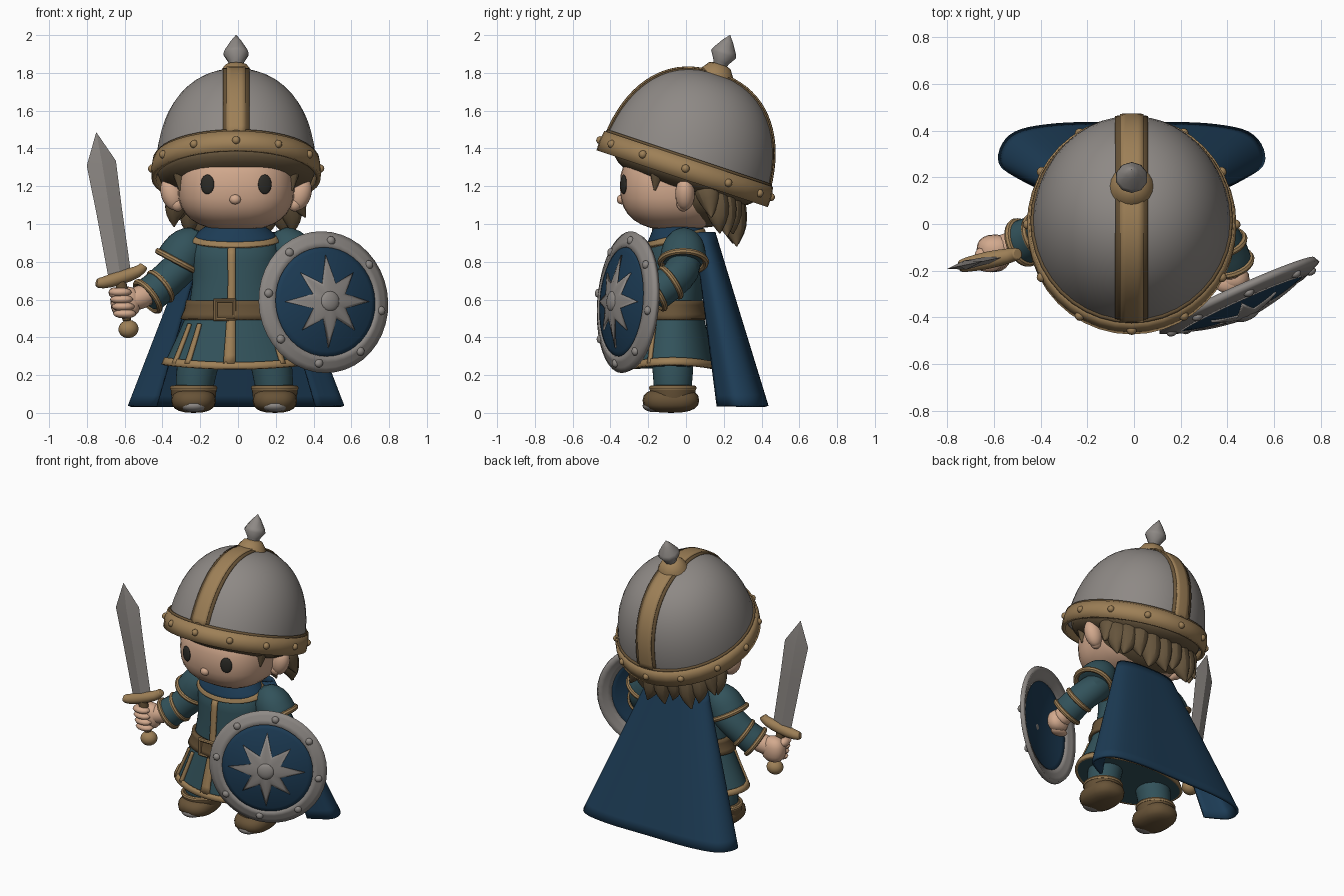
import bpy, bmesh, math
from math import sin, cos, pi, radians
from mathutils import Vector, Matrix

if "Cube" in bpy.data.objects:
    bpy.data.objects.remove(bpy.data.objects["Cube"])


def material(name, *rgb):
    m = bpy.data.materials.new(name)
    m.use_nodes = True
    m.diffuse_color = (*rgb, 1)
    m.node_tree.nodes["Principled BSDF"].inputs["Base Color"].default_value = (*rgb, 1)
    return m


steel = material("steel", .27, .25, .235)
gold = material("aged gold", .34, .215, .095)
leather = material("brown leather", .135, .085, .038)
skin = material("skin", .65, .4, .27)
brown = material("hair brown", .135, .092, .047)
teal = material("teal cloth", .032, .085, .104)
blue = material("deep blue", .012, .045, .092)
dark = material("eye dark", .025, .024, .02)


# ---- helpers ----
def loft(name, rings, mat, wrap=True, caps=True, solid=0, sub=0, angle=40, M=Matrix()):
    bm = bmesh.new()
    rows = [[bm.verts.new(M @ Vector(p)) for p in ring] for ring in rings]
    n = len(rows[0])
    for a, b in zip(rows, rows[1:]):
        for i in range(n if wrap else n - 1):
            j = (i + 1) % n
            bm.faces.new((a[i], a[j], b[j], b[i]))
    if wrap and caps:
        bm.faces.new(rows[0])
        bm.faces.new(rows[-1])
    bmesh.ops.remove_doubles(bm, verts=bm.verts, dist=.0004)
    bmesh.ops.recalc_face_normals(bm, faces=bm.faces)
    me = bpy.data.meshes.new(name)
    bm.to_mesh(me)
    bm.free()
    me.materials.append(mat)
    me.shade_smooth()
    me.set_sharp_from_angle(angle=radians(angle))
    ob = bpy.data.objects.new(name, me)
    bpy.context.collection.objects.link(ob)
    if solid:
        mod = ob.modifiers.new("thickness", 'SOLIDIFY')
        mod.thickness, mod.offset = solid, 0
    if sub:
        mod = ob.modifiers.new("rounding", 'SUBSURF')
        mod.levels = mod.render_levels = sub


def steps(a, b, n):
    return [a + (b - a) * i / n for i in range(n + 1)]


def turn(n):
    return [2 * pi * i / n for i in range(n)]


def spow(c, e):
    return math.copysign(abs(c) ** e, c)


def ball(name, loc, scale, mat, e=1, n=20, M=Matrix()):
    rings = [[(loc[0] + scale[0] * spow(cos(v), e) * spow(cos(u), e),
               loc[1] + scale[1] * spow(cos(v), e) * spow(sin(u), e),
               loc[2] + scale[2] * spow(sin(v), e)) for u in turn(n)]
             for v in steps(-pi / 2, pi / 2, n // 2)]
    loft(name, rings, mat, M=M, angle=60)


def lathe(name, profile, mat, M=Matrix(), n=40, sx=1, **kw):
    loft(name, [[(sx * r * sin(u), -r * cos(u), z) for u in turn(n)] for r, z in profile], mat, M=M, **kw)


def tube(name, path, radii, mat, n=12, M=Matrix()):
    pts, rings = [Vector(p) for p in path], []
    for i, p in enumerate(pts):
        t = (pts[min(i + 1, len(pts) - 1)] - pts[max(i - 1, 0)]).normalized()
        a = t.cross(Vector((.1, 1, .05))).normalized()
        b = t.cross(a)
        rings.append([p + radii[i] * (a * cos(u) + b * sin(u)) for u in turn(n)])
    # doubled last ring keeps the open end full when rounded
    rings.append([p + t * .004 for p in rings[-1]])
    loft(name, rings, mat, sub=1, M=M)


def ring(name, loc, axis, radius, thick, mat, sides=28):
    q = Vector(axis).to_track_quat('Z', 'Y').to_matrix().to_4x4()
    rings = [[((radius + thick * cos(v)) * cos(u + pi / 4), (radius + thick * cos(v)) * sin(u + pi / 4),
               thick * sin(v)) for v in turn(8)] for u in steps(0, 2 * pi, sides)]
    loft(name, rings, mat, caps=False, M=Matrix.Translation(loc) @ q)


# ---- tunic: every cloth band follows one body surface ----
ROWS = [(.22, .395, .23, -.07), (.4, .31, .19, -.07), (.55, .245, .155, -.07), (.7, .225, .155, -.06),
        (.84, .235, .155, -.05), (.91, .22, .14, -.04), (.96, .17, .12, -.04), (1.0, .11, .1, -.04)]


def body(theta, z, off=0):
    for a, b in zip(ROWS, ROWS[1:]):
        if z <= b[0] or b is ROWS[-1]:
            k = (z - a[0]) / (b[0] - a[0])
            rx, ry, cy = (a[i] + (b[i] - a[i]) * k for i in (1, 2, 3))
            return (-.015 + (rx + off) * sin(theta), cy - (ry + off) * cos(theta), z)


def band(name, z0, z1, off, mat, dip=0.0):
    loft(name, [[body(u, z - dip * k * cos(u), off) for u in turn(48)]
                for z, k in zip(steps(z0, z1, 4), steps(1, 0 if mat is blue else 1, 4))],
         mat, caps=False, solid=.02)


def strip(name, theta, width, z0, z1, mat, off=.006):
    loft(name, [[body(theta + w * width / 2, z, off) for w in (-1, 0, 1)] for z in steps(z0, z1, 14)],
         mat, wrap=False, solid=.016)


def hem(theta):
    return .243 - .012 * cos(theta * 2)


loft("tunic", [[body(u, hem(u) + (1 - hem(u)) * t) for u in turn(48)] for t in steps(0, 1, 24)], teal, angle=60)
loft("hem_trim", [[body(u, hem(u) + h, .005) for u in turn(48)] for h in (0, .018, .036)],
     gold, caps=False, solid=.018)
band("belt", .495, .595, .012, leather)
band("yoke", .925, .99, .01, blue, .035)
band("collar_trim", .91, .937, .013, gold, .035)
strip("front_trim", -.08, .17, .26, .88, gold)
for s in (-1, 1):
    for side in (.72, 1.0):
        strip("skirt_slit_trim", s * side, .09, .26, .47, gold)
ring("buckle", (-.07, -.245, .545), (0, 1, 0), .07, .014, gold, sides=4)
ball("throat_clasp", (-.035, -.175, .905), (.018, .018, .018), leather, n=12)

# ---- legs and boots ----
for s in (-1, 1):
    x = s * .215 - .02
    tube("leg", [(x * .75, -.07, .36), (x * .95, -.07, .24), (x, -.07, .08)], [.12, .115, .1], teal)
    ball("boot", (x, -.08, .066), (.118, .15, .066), leather, e=.8)
    lathe("boot_cuff", [(.108, .05), (.118, .09), (.122, .135), (.095, .148)], leather,
          M=Matrix.Translation((x, -.07, 0)))
    ring("boot_trim", (x, -.07, .132), (0, 0, 1), .113, .014, gold)
    ball("toe_cap", (x, -.17, .038), (.07, .06, .034), steel)

# ---- arms ----
ARMS = {"right": [(-.2, 0, .86), (-.33, -.02, .75), (-.41, -.05, .67), (-.48, -.08, .615)],
        "left": [(.2, 0, .86), (.34, -.01, .75), (.385, -.08, .69), (.41, -.17, .63)]}
for side, path in ARMS.items():
    s = 1 if side == "left" else -1
    tube(side + "_sleeve", path, [.09, .1, .095, .102], teal)
    axis = Vector(path[3]) - Vector(path[2])
    for k, r in ((0, .088), (.97, .094)):
        ring(side + "_cuff_trim", Vector(path[2]) + axis * k, axis, r, .016, gold)
    tube(side + "_shoulder_cap", [(s * .2, -.01, .965), (s * .25, -.01, .9), (s * .29, -.015, .845),
                                  (s * .315, -.015, .8)], [.05, .115, .125, .13], teal)
    ring(side + "_shoulder_trim", (s * .317, -.015, .8), (s * .45, 0, -.85), .12, .017, gold)
tube("right_wrist", [(-.44, -.07, .64), (-.58, -.11, .59)], [.075, .06], skin)
ball("right_hand", (-.595, -.11, .585), (.08, .065, .085), skin, e=.85)
tube("left_wrist", [(.4, -.14, .65), (.42, -.22, .6)], [.075, .06], skin)
ball("left_hand", (.425, -.235, .59), (.07, .055, .07), skin, e=.85)
for i in range(4):
    ball("right_finger", (-.6 - i * .008, -.165, .525 + i * .038), (.062, .042, .025), skin, n=12)
    ball("left_finger", (.4, -.255, .53 + i * .035), (.06, .04, .02), skin, n=12)
ball("right_thumb", (-.655, -.145, .635), (.03, .045, .03), skin, n=12)

# ---- sword ----
SWORD = (Matrix.Translation((-.625, -.155, .72)) @ Matrix.Rotation(radians(12), 4, 'Z')
         @ Matrix.Rotation(radians(-9.5), 4, 'Y'))
loft("blade", [[(w, 0, z), (0, .02 * w / .08, z), (-w, 0, z), (0, -.02 * w / .08, z)]
               for w, z in ((.062, 0), (.07, .35), (.08, .61), (.001, .775))], steel, angle=10, M=SWORD)
tube("guard", [(-.135, 0, -.005), (-.11, 0, -.02), (0, 0, -.005), (.11, 0, .01), (.135, 0, .035)],
     [.026, .032, .042, .032, .026], gold, M=SWORD)
tube("grip", [(0, 0, -.26), (0, 0, -.13), (0, 0, 0)], [.028, .034, .03], leather, M=SWORD)
ball("pommel", (0, 0, -.28), (.054, .05, .048), gold, M=SWORD)

# ---- shield: domed disc facing outward, leaning back a little ----
normal = Vector((.41, -.91, .07)).normalized()
across = Vector((0, 0, 1)).cross(normal).normalized()
SHIELD = Matrix.Translation((.445, -.3, .585)) @ Matrix((across, normal.cross(across), normal)).transposed().to_4x4()
RIM = .37


def bulge(r):
    return .088 * (1 - (r / RIM) ** 2)


lathe("shield_face", [(r, bulge(r)) for r in steps(0, .3, 8)], blue, M=SHIELD, caps=False, solid=.016)
lathe("shield_rim", [(r, bulge(r) + .004) for r in steps(.288, RIM, 3)], steel, M=SHIELD, caps=False, solid=.03)
radius = (.245, .1, .215, .1)
loft("shield_star", [[(-sin(u) * radius[i % 4] * t, cos(u) * radius[i % 4] * t,
                       bulge(radius[i % 4] * t) + .012 + .006 * (1 - t)) for i, u in enumerate(turn(16))]
                     for t in steps(0, 1, 5)], steel, M=SHIELD, caps=False, solid=.01, angle=60)
ball("shield_boss", (0, 0, .1), (.055, .055, .022), steel, M=SHIELD)
for u in turn(8):
    ball("shield_rivet", (.328 * sin(u + .14), .328 * cos(u + .14), bulge(.328) + .018),
         (.024, .024, .018), steel, n=12, M=SHIELD)


# ---- cape: edges curl round toward the front, centre dips in ----
def cape(u, v):
    a = u * 2.4
    fold = v * (.008 * cos(u * 14) - .04 * math.exp(-(u / .16) ** 2))
    w = .21 + .355 * v
    return (-.01 + w * spow(sin(a), .75), .092 + .2 * v + (.055 + .112 * v) * cos(a) + fold, .955 - .92 * v)


loft("cape", [[cape(u, v) for u in steps(-1, 1, 48)] for v in steps(0, 1, 16)], blue,
     wrap=False, solid=.018, angle=70)

# ---- head and face ----
HEAD, SIZE = Vector((-.01, -.05, 1.2)), Vector((.31, .3, .235))


def face_y(x, z):
    k = 1 - abs((x - HEAD.x) / SIZE.x) ** 2.5 - abs((z - HEAD.z) / SIZE.z) ** 2.5
    return HEAD.y - SIZE.y * max(k, 0) ** .4


ball("head", HEAD, SIZE, skin, e=.8, n=32)
ball("nose", (-.015, -.342, 1.13), (.03, .024, .026), skin)
for s in (-1, 1):
    x = s * .152 - .01
    turned = Matrix.Translation((x, face_y(x, 1.21) - .002, 1.21)) @ Matrix.Rotation(s * .35, 4, 'Z')
    ball("eye", (0, 0, 0), (.038, .012, .052), dark, M=turned)
    tube("brow", [(x + d, face_y(x + d, z) - .002, z) for d, z in ((-.04, 1.315), (0, 1.327), (.04, 1.315))],
         [.004, .009, .004], brown, n=8)
    lean = Matrix.Translation((s * .34 - .01, -.005, 1.16)) @ Matrix.Rotation(s * .3, 4, 'Y')
    ball("ear", (0, 0, 0), (.058, .052, .09), skin, M=lean)
    ball("ear_lobe", (-s * .01, -.01, -.06), (.035, .035, .04), skin, M=lean)

# ---- helmet frame and hair ----
HELM = Matrix.Translation((-.01, -.02, 1.24)) @ Matrix.Rotation(radians(-18.4), 4, 'X')
ball("hair_cap", (0, .01, .03), (.415, .4, .125), brown, n=28, M=HELM)
ball("hair_back", (-.01, .09, 1.18), (.33, .205, .2), brown, n=28)
for i, a in enumerate(steps(-1.4, 1.4, 10)):
    x, y = .32 * sin(a) - .01, .085 + .17 * cos(a)
    low = 1.04 - .13 * cos(a) + (0, .05, .015)[i % 3]
    tube("back_lock", [(x * .9, y - .02, 1.2), (x, y + .01, low + .09), (x * 1.06, y + .015, low + .02),
                       (x * 1.1 + .02 * (-1) ** i, y + .02, low - .03)], [.08, .075, .045, .005], brown, n=8)
for x, tip in ((-.23, 1.33), (-.05, 1.36), (-.015, 1.33), (.03, 1.35), (.22, 1.33)):
    tube("fringe_lock", [(x, face_y(x, 1.39), 1.46), (x, face_y(x, 1.38) - .015, 1.4),
                         (x + .015, face_y(x, tip) - .01, tip)], [.045, .035, .004], brown, n=8)
for s in (-1, 1):
    tube("side_lock", [(s * .3 - .01, -.15, 1.38), (s * .3 - .01, -.15, 1.3), (s * .298 - .01, -.165, 1.18)],
         [.06, .055, .006], brown, n=8)

# ---- helmet, tilted back ----
E = .87


def dome(a, off=0):
    return (.448 + off) * spow(cos(a), E), (.578 + off) * abs(sin(a)) ** E


lathe("helmet_dome", [dome(a) for a in steps(.06, pi / 2, 14)], steel, M=HELM, sx=.935, caps=False, solid=.016, angle=60)
lathe("helmet_band", [(.466, 0), (.468, .055), (.459, .108)], gold, M=HELM, sx=.935, caps=False, solid=.024)
lathe("band_edge", [(.456, .1), (.45, .12)], leather, M=HELM, sx=.935, caps=False, solid=.02)
for name, w, off, mat in (("crest_border", .07, .006, leather), ("crest_strip", .05, .012, gold)):
    rows = []
    for a in steps(.12, pi - .12, 36):
        r, z = dome(a, off)
        rows.append([(x, -r * math.sqrt(1 - (x / .45) ** 2), z - .5 * x * x * sin(a)) for x in (-w, -w / 2, 0, w / 2, w)])
    loft(name, rows, mat, wrap=False, solid=.012, M=HELM)
for u in turn(12):
    ball("helmet_rivet", (.935 * .476 * sin(u), -.476 * cos(u), .056), (.022, .022, .022), gold, n=12, M=HELM)
lathe("spike_base", [(.1, .56), (.085, .595), (.06, .63), (.03, .64)], gold, M=HELM, n=20)
lathe("spike", [(.035, .62), (.042, .65), (.07, .695), (.062, .715), (.03, .765), (.001, .802)], steel, M=HELM, n=10, angle=60)
